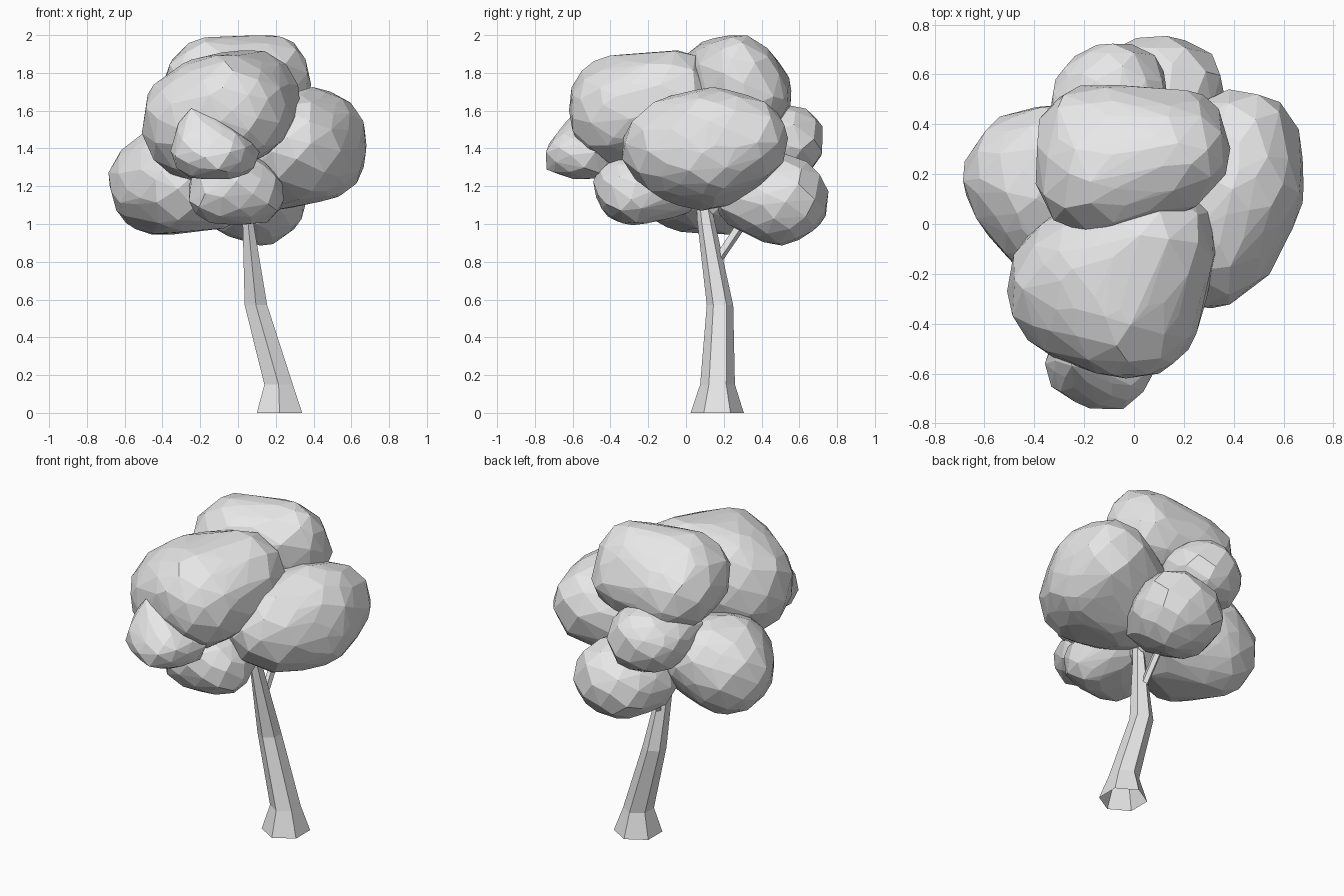
import bpy, bmesh, math, random
from mathutils import Vector
from mathutils.bvhtree import BVHTree

cube = bpy.data.objects.get("Cube")
if cube:
    bpy.data.objects.remove(cube)

# One plain grey for the whole tree
grey = bpy.data.materials.new("plain_grey")
grey.use_nodes = True
grey.diffuse_color = (0.8, 0.8, 0.8, 1)
grey.node_tree.nodes["Principled BSDF"].inputs["Base Color"].default_value = (0.8, 0.8, 0.8, 1)


def finish(name, bm):
    bmesh.ops.recalc_face_normals(bm, faces=bm.faces)
    mesh = bpy.data.meshes.new(name)
    bm.to_mesh(mesh)
    bm.free()
    mesh.materials.append(grey)
    bpy.context.collection.objects.link(bpy.data.objects.new(name, mesh))


def limb(name, rings, sides):
    """Open faceted tapering limb; each ring is (centre, x radius, y radius)."""
    bm = bmesh.new()
    loops = []
    for centre, rx, ry in rings:
        angles = [math.pi / 2 + math.tau * i / sides for i in range(sides)]
        loops.append([bm.verts.new(Vector(centre) + Vector((rx * math.cos(a), ry * math.sin(a), 0)))
                      for a in angles])
    for low, high in zip(loops, loops[1:]):
        for i in range(sides):
            j = (i + 1) % sides
            bm.faces.new((low[i], low[j], high[j], high[i]))
    finish(name, bm)


def sphere(count, rng, jitter):
    """Evenly spread unit directions with a little random jitter."""
    result = []
    for i in range(count):
        z = 1 - 2 * (i + 0.5) / count
        a = i * math.pi * (3 - math.sqrt(5))
        r = math.sqrt(1 - z * z)
        wobble = Vector([rng.uniform(-jitter, jitter) for _ in range(3)])
        result.append((Vector((r * math.cos(a), r * math.sin(a), z)) + wobble).normalized())
    return result


def hull(points):
    """Convex skin around some points."""
    bm = bmesh.new()
    for p in points:
        bm.verts.new(p)
    bmesh.ops.convex_hull(bm, input=bm.verts)
    bmesh.ops.delete(bm, geom=[v for v in bm.verts if not v.link_faces], context='VERTS')
    return bm


def clump(name, balls, count=120, seed=1):
    """Leaf clump: a skin stretched over a few balls (x, y, z, radius), cut into even facets."""
    rng = random.Random(seed)
    core = hull([Vector(b[:3]) + d * b[3] for b in balls for d in sphere(400, rng, 0)])
    skin = BVHTree.FromBMesh(core)
    core.free()
    middle = sum((Vector(b[:3]) for b in balls), Vector()) / len(balls)
    hits = [skin.ray_cast(middle, d)[0] for d in sphere(count, rng, 0.08)]
    bm = hull([middle + (h - middle) * rng.uniform(1.0, 1.028) for h in hits if h])
    bmesh.ops.dissolve_limit(bm, angle_limit=math.radians(3), verts=bm.verts, edges=bm.edges)
    finish(name, bm)


# Leaning trunk with flared foot, and its side branch
limb("trunk", [((0.22, 0.165, 0), 0.139, 0.141),
               ((0.215, 0.167, 0.15), 0.087, 0.092),
               ((0.095, 0.18, 0.57), 0.069, 0.07),
               ((0.052, 0.105, 1.02), 0.032, 0.046),
               ((0.045, 0.08, 1.2), 0.02, 0.03)], 6)
limb("branch", [((0.07, 0.14, 0.77), 0.02, 0.03),
                ((0.06, 0.28, 0.98), 0.022, 0.034),
                ((0.06, 0.36, 1.1), 0.015, 0.025)], 5)

# Crown of overlapping leaf clumps
clump("top_clump", [(0.16, 0.27, 1.78, 0.22), (-0.14, 0.2, 1.735, 0.255),
                    (-0.16, 0.335, 1.68, 0.23), (0.18, 0.34, 1.68, 0.2)], seed=2)
clump("front_clump", [(-0.2, -0.25, 1.54, 0.31), (0, -0.35, 1.59, 0.27), (0.06, -0.08, 1.645, 0.275),
                      (-0.12, -0.2, 1.6, 0.3), (-0.06, -0.38, 1.66, 0.23)], seed=3)
clump("right_clump", [(0.43, 0.3, 1.44, 0.24), (0.3, -0.06, 1.4, 0.275), (0.4, 0.15, 1.445, 0.275),
                      (0.15, 0.12, 1.35, 0.28), (0.45, 0.12, 1.36, 0.23)], seed=4)
clump("left_clump", [(-0.415, 0.185, 1.21, 0.27), (-0.32, 0, 1.2, 0.24), (-0.4, 0.12, 1.3, 0.2),
                     (-0.3, 0.25, 1.28, 0.23), (-0.1, 0.1, 1.2, 0.22)], seed=5)
clump("front_low_clump", [(-0.1, -0.3, 1.17, 0.17), (0.08, -0.28, 1.16, 0.165),
                          (0, -0.32, 1.2, 0.17), (0, -0.05, 1.22, 0.18)], 80, 6)
clump("front_small_clump", [(-0.215, -0.57, 1.38, 0.14), (-0.07, -0.6, 1.37, 0.13),
                            (-0.1, -0.685, 1.35, 0.08), (-0.23, -0.53, 1.54, 0.08),
                            (0, -0.5, 1.36, 0.11), (-0.15, -0.35, 1.38, 0.13)], 80, 7)
clump("back_low_clump", [(0.12, 0.5, 1.13, 0.24), (0.15, 0.54, 1.14, 0.21),
                         (0, 0.42, 1.13, 0.2), (0.1, 0.3, 1.15, 0.17), (0.05, 0.55, 1.12, 0.2)], 80, 8)
clump("back_small_clump", [(-0.17, 0.5, 1.43, 0.165), (-0.06, 0.545, 1.44, 0.19), (-0.13, 0.53, 1.43, 0.18),
                           (-0.2, 0.35, 1.45, 0.14), (0, 0.42, 1.48, 0.14)], 80, 9)
